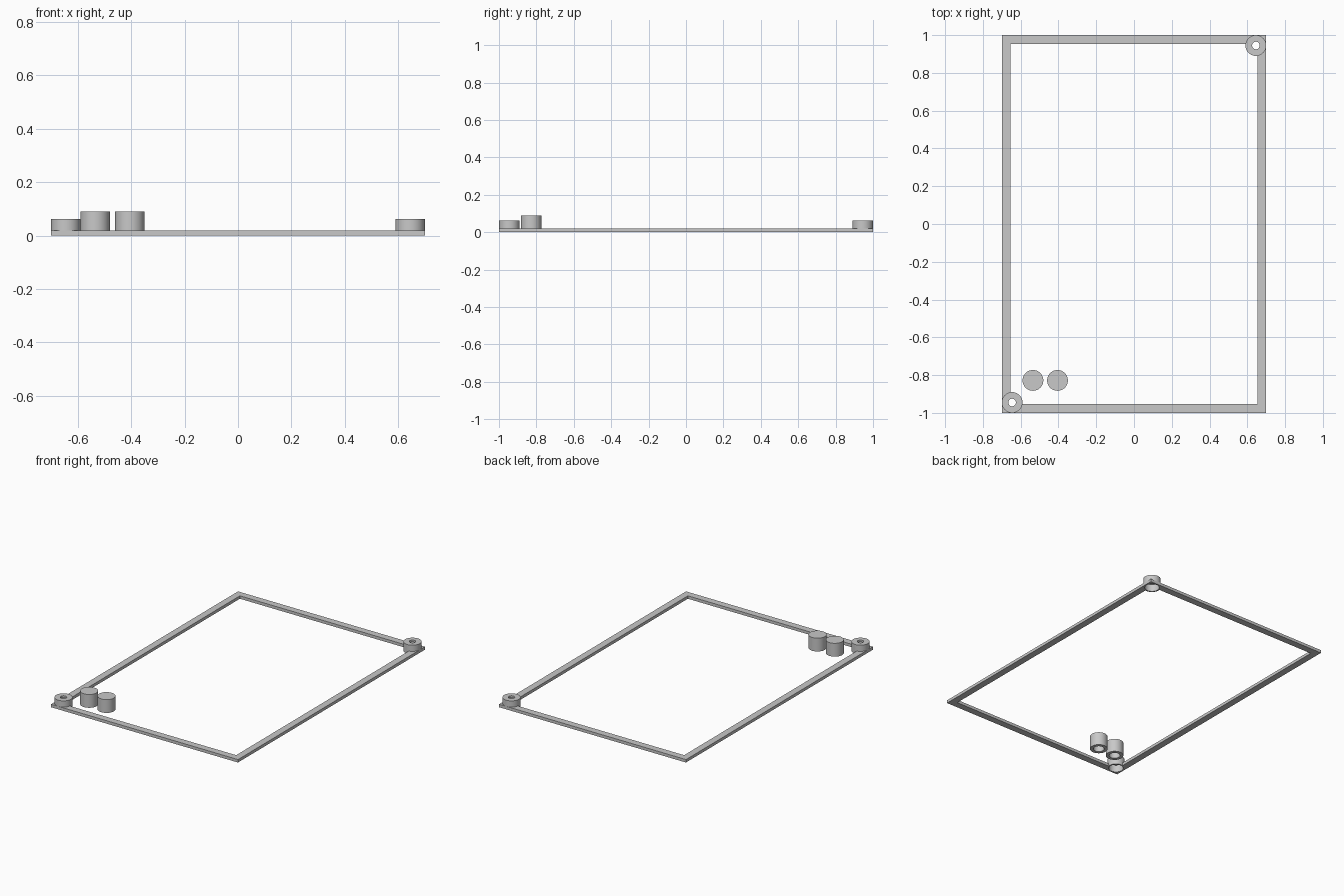
import bpy, bmesh, math

cube = bpy.data.objects.get("Cube")
if cube:
    bpy.data.objects.remove(cube, do_unlink=True)

grey = bpy.data.materials.new("plain grey")
grey.use_nodes = True
COLOUR = (0.58, 0.58, 0.58, 1)
grey.diffuse_color = COLOUR
grey.node_tree.nodes["Principled BSDF"].inputs["Base Color"].default_value = COLOUR


def finish(name, bm, location=(0, 0, 0)):
    bmesh.ops.recalc_face_normals(bm, faces=bm.faces[:])
    mesh = bpy.data.meshes.new(name)
    bm.to_mesh(mesh)
    bm.free()
    mesh.materials.append(grey)
    obj = bpy.data.objects.new(name, mesh)
    obj.location = location
    bpy.context.collection.objects.link(obj)
    return obj


def turned(name, profile, x, y, closed, sides=48):
    """Revolve a radius/height profile around a vertical axis."""
    bm = bmesh.new()
    verts = [bm.verts.new((r, 0, z)) for r, z in profile]
    pairs = list(zip(verts, verts[1:]))
    if closed:
        pairs.append((verts[-1], verts[0]))
    edges = [bm.edges.new(p) for p in pairs]
    bmesh.ops.spin(bm, geom=verts + edges, cent=(0, 0, 0), axis=(0, 0, 1),
                   angle=math.tau, steps=sides, use_merge=True)
    bmesh.ops.remove_doubles(bm, verts=bm.verts[:], dist=0.0001)
    obj = finish(name, bm, (x, y, 0))
    bpy.ops.object.select_all(action='DESELECT')
    obj.select_set(True)
    bpy.context.view_layer.objects.active = obj
    bpy.ops.object.shade_smooth_by_angle(angle=math.radians(30))
    return obj


# Thin rectangular frame with square corners
WIDTH, HEIGHT = 0.046, 0.02
bm = bmesh.new()
loops = []
for inset in (0, WIDTH):
    hx, hy = 0.7 - inset, 1 - inset
    for z in (0, HEIGHT):
        loops.append([bm.verts.new((sx * hx, sy * hy, z))
                      for sx, sy in ((-1, -1), (1, -1), (1, 1), (-1, 1))])
outer_low, outer_top, inner_low, inner_top = loops
for a, b in ((outer_low, outer_top), (outer_top, inner_top),
             (inner_top, inner_low), (inner_low, outer_low)):
    for i in range(4):
        j = (i + 1) % 4
        bm.faces.new((a[i], a[j], b[j], b[i]))
frame = finish("frame", bm)

# Corner bosses: hollow below, with a small hole through the top
BORE = 0.046
boss = [(0.055, 0), (0.055, 0.062), (0.02, 0.062), (0.02, 0.048),
        (BORE, 0.048), (BORE, 0)]
for side, name in ((-1, "front_right_boss"), (1, "back_left_boss")):
    x, y = side * 0.645, side * 0.945
    turned(name, boss, x, y, True)
    # Clear the frame out of the hollow
    bm = bmesh.new()
    bmesh.ops.create_cone(bm, cap_ends=True, segments=48, radius1=BORE + 0.002,
                          radius2=BORE + 0.002, depth=0.2)
    cutter = finish(name + "_cutter", bm, (x, y, 0))
    cutter.hide_render = True
    cutter.hide_set(True)
    cut = frame.modifiers.new("bore", 'BOOLEAN')
    cut.operation = 'DIFFERENCE'
    cut.solver = 'EXACT'
    cut.object = cutter

# Bake the cuts so the cutters can go
depsgraph = bpy.context.evaluated_depsgraph_get()
frame.data = bpy.data.meshes.new_from_object(frame.evaluated_get(depsgraph))
frame.modifiers.clear()
for obj in [o for o in bpy.data.objects if o.name.endswith("_cutter")]:
    bpy.data.objects.remove(obj, do_unlink=True)

# Two loose round caps, hollow below
cap = [(0, 0.09), (0.055, 0.09), (0.055, 0), (0.034, 0), (0.034, 0.07), (0, 0.07)]
for x, name in ((-0.535, "outer_cap"), (-0.405, "inner_cap")):
    turned(name, cap, x, -0.828, False)
